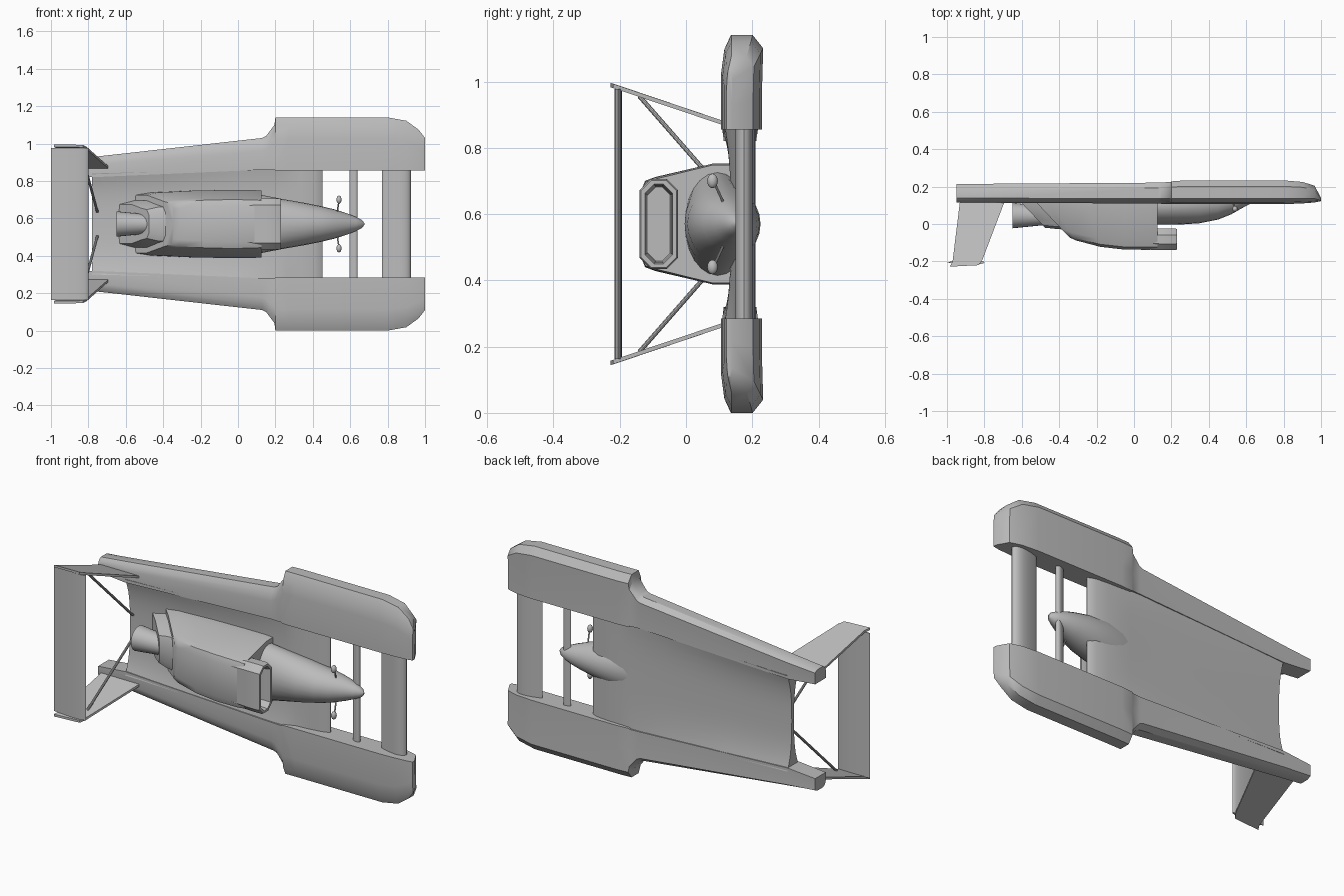
import bpy, bmesh, math
from mathutils import Vector

cube = bpy.data.objects.get("Cube")
if cube:
    bpy.data.objects.remove(cube, do_unlink=True)

MID = 0.57  # height of the symmetry plane; points are (x, y, offset from it)

grey = bpy.data.materials.new("plain_grey")
grey.use_nodes = True
grey.diffuse_color = (0.5, 0.5, 0.5, 1)
grey.node_tree.nodes["Principled BSDF"].inputs["Base Color"].default_value = (0.5, 0.5, 0.5, 1)


def finish(name, bm, angle=35):
    bmesh.ops.recalc_face_normals(bm, faces=bm.faces)
    mesh = bpy.data.meshes.new(name)
    bm.to_mesh(mesh)
    bm.free()
    mesh.materials.append(grey)
    obj = bpy.data.objects.new(name, mesh)
    bpy.context.collection.objects.link(obj)
    bpy.ops.object.select_all(action='DESELECT')
    obj.select_set(True)
    bpy.context.view_layer.objects.active = obj
    bpy.ops.object.shade_smooth_by_angle(angle=math.radians(angle))
    return obj


def loft(name, sections, angle=35):
    """Skin closed sections in order and cap both ends."""
    bm = bmesh.new()
    rings = [[bm.verts.new((x, y, MID + c)) for x, y, c in s] for s in sections]
    n = len(rings[0])
    for a, b in zip(rings, rings[1:]):
        for i in range(n):
            j = (i + 1) % n
            bm.faces.new((a[i], a[j], b[j], b[i]))
    bm.faces.new(rings[0])
    bm.faces.new(rings[-1])
    return finish(name, bm, angle)


def strut(name, a, b, radius):
    a, b = (Vector((p[0], p[1], MID + p[2])) for p in (a, b))
    d = b - a
    bm = bmesh.new()
    bmesh.ops.create_cone(bm, cap_ends=True, segments=10, radius1=radius,
                          radius2=radius, depth=d.length)
    bm.transform(d.to_track_quat('Z', 'Y').to_matrix().to_4x4())
    bmesh.ops.translate(bm, vec=(a + b) / 2, verts=bm.verts)
    finish(name, bm)


def oval(x, top, bottom, half, n=24):
    mid, ry = (top + bottom) / 2, (bottom - top) / 2
    angles = [2 * math.pi * i / n for i in range(n)]
    return [(x, mid - ry * math.cos(t), half * math.sin(t)) for t in angles]


def foil(name, x0, x1, y, thick, half):
    """Straight wing with a rounded front edge and thin rear edge."""
    n, ring = 20, []
    for i in range(n):
        t = 2 * math.pi * i / n
        u = (1 + math.cos(t)) / 2
        ring.append((x0 + (x1 - x0) * u, y + thick / 2 * math.sin(t) * (0.35 + 0.8 * u)))
    loft(name, [[(x, yy, c) for x, yy in ring] for c in (-half, half)])


# Side hulls: x, inner, outer, top, bottom
HULL = [(-0.95, 0.265, 0.34, 0.115, 0.213), (-0.78, 0.25, 0.358, 0.114, 0.215),
        (0.13, 0.29, 0.46, 0.109, 0.221), (0.15, 0.29, 0.47, 0.108, 0.222),
        (0.195, 0.29, 0.53, 0.107, 0.225), (0.2, 0.285, 0.57, 0.106, 0.228),
        (0.27, 0.285, 0.57, 0.106, 0.233), (0.8, 0.285, 0.57, 0.106, 0.233),
        (0.9, 0.285, 0.552, 0.11, 0.225), (0.965, 0.285, 0.505, 0.115, 0.205),
        (1.0, 0.285, 0.46, 0.122, 0.14)]


def hull_section(x, i, o, yt, yb, side):
    w, h = o - i, yb - yt
    profile = [(0, 0), (0.6, 0), (0.85, 0.08), (1, 0.24), (1, 0.75), (0.86, 1), (0.4, 0.97), (0, 0.97)]
    return [(x, yt + h * v, side * (i + w * u)) for u, v in profile]


for side, word in ((1, "upper"), (-1, "lower")):
    loft(word + "_side_hull", [hull_section(*s, side) for s in HULL])

# Centre deck: x, half width, top, bottom, blend into the hulls at the edge
DECK = [(-0.78, 0.27, 0.155, 0.175, 1), (-0.4, 0.28, 0.14, 0.19, 1),
        (0.0, 0.31, 0.135, 0.2, 1), (0.2, 0.31, 0.135, 0.207, 0.9),
        (0.26, 0.29, 0.139, 0.209, 0), (0.34, 0.29, 0.146, 0.207, 0),
        (0.41, 0.29, 0.157, 0.2, 0), (0.44, 0.29, 0.167, 0.19, 0), (0.452, 0.29, 0.176, 0.182, 0)]


def deck_section(x, w, yt, yb, blend):
    fs = [i / 7 for i in range(-7, 8)]
    top = [(x, yt - blend * (yt - 0.112) * abs(f) ** 3, w * f) for f in fs]
    low = [(x, yb + blend * (0.214 - yb) * abs(f) ** 3, w * f) for f in reversed(fs)]
    return top + low


loft("centre_deck", [deck_section(*s) for s in DECK])

# Nose pod
NOSE = [(0.675, 0.15, 0.158, 0.006), (0.66, 0.132, 0.175, 0.023), (0.63, 0.113, 0.19, 0.038),
        (0.58, 0.086, 0.205, 0.058), (0.52, 0.052, 0.215, 0.077), (0.45, 0.024, 0.222, 0.094),
        (0.35, 0.004, 0.225, 0.114), (0.23, -0.004, 0.21, 0.135), (0.1, -0.004, 0.19, 0.16)]
loft("nose_pod", [oval(*s) for s in NOSE])


# Engine cowl and rear collar: x, rake, three half widths, top
def cowl_section(x, rake, a, b, d, yt):
    right = [(0, yt), (a, yt), ((a + b) / 2 + 0.012, yt + 0.014), (b, yt + 0.045), (d, 0.08), (d, 0.15)]
    pts = right + [(-c, y) for c, y in reversed(right[1:])]
    return [(x - rake * (y - yt), y, c) for c, y in pts]


COWL = [(-0.345, 0.95, 0.08, 0.118, 0.155, -0.072), (-0.31, 0.7, 0.085, 0.128, 0.168, -0.088),
        (-0.18, 0.3, 0.092, 0.138, 0.178, -0.122), (-0.05, 0, 0.095, 0.142, 0.182, -0.137),
        (0.08, 0, 0.094, 0.14, 0.182, -0.138), (0.125, 0, 0.092, 0.136, 0.178, -0.136)]
loft("engine_cowl", [cowl_section(*s) for s in COWL], 40)
COLLAR = [(-0.475, 0.95, 0.045, 0.085, 0.105, -0.02), (-0.42, 0.8, 0.055, 0.1, 0.125, -0.026),
          (-0.3, 0.5, 0.06, 0.11, 0.135, -0.035)]
loft("rear_collar", [cowl_section(*s) for s in COLLAR], 40)


# Octagonal intake mouth, turned back in on itself
def mouth(x, inset):
    w, h, k = 0.136 - inset, 0.058 - inset, 0.034 - inset * 0.4
    half = [(w - k, -h), (w, -h + k), (w, h - k), (w - k, h)]
    return [(x, -0.082 + y, c) for c, y in half + [(-c, -y) for c, y in half]]


loft("air_intake", [mouth(0.05, 0.004), mouth(0.15, 0), mouth(0.222, 0), mouth(0.23, 0.004),
                    mouth(0.23, 0.016), mouth(0.215, 0.02), mouth(0.132, 0.024)], 30)

# Exhaust nozzle with hollow end
NOZZLE = [(-0.4, 0.052), (-0.5, 0.053), (-0.65, 0.068), (-0.65, 0.06), (-0.52, 0.045)]
loft("exhaust_nozzle", [oval(x, 0.045 - r, 0.045 + r, r) for x, r in NOZZLE])

# Wings and cross bar
foil("rear_wing", -1.0, -0.8, -0.205, 0.027, 0.407)
foil("front_wing", 0.77, 0.925, 0.175, 0.062, 0.29)
foil("cross_bar", 0.595, 0.64, 0.17, 0.03, 0.29)

# Wing fins, braces and mirrors on both sides
for s, word in ((1, "upper"), (-1, "lower")):
    outline = [(-0.69, 0.125, 0.3), (-0.93, 0.125, 0.3), (-0.97, -0.2, 0.41),
               (-0.985, -0.228, 0.419), (-0.83, -0.22, 0.416), (-0.81, -0.19, 0.406)]
    loft(word + "_wing_fin", [[(x, y, s * (c + t)) for x, y, c in outline] for t in (-0.006, 0.007)])
    strut(word + "_fin_brace", (-0.838, -0.14, s * 0.385), (-0.752, 0.14, s * 0.065), 0.007)
    strut(word + "_mirror_stem", (0.54, 0.085, s * 0.125), (0.53, 0.115, s * 0.06), 0.004)
    bm = bmesh.new()
    bmesh.ops.create_uvsphere(bm, u_segments=14, v_segments=8, radius=1)
    bmesh.ops.scale(bm, vec=(0.014, 0.016, 0.022), verts=bm.verts)
    bmesh.ops.translate(bm, vec=(0.54, 0.08, MID + s * 0.13), verts=bm.verts)
    finish(word + "_mirror", bm, 60)
